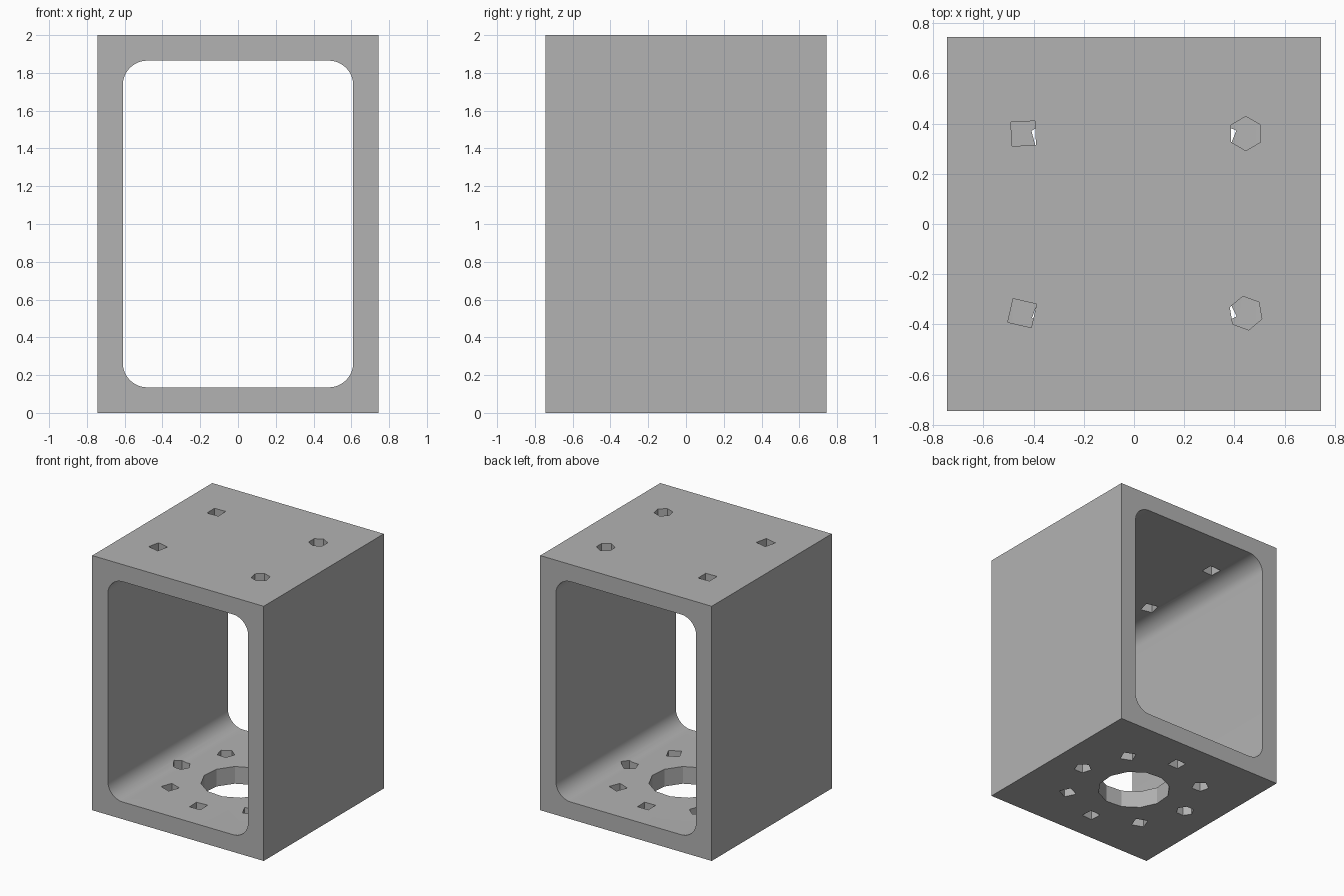
import bpy, bmesh
from math import cos, sin, pi, radians
from mathutils import Matrix

cube = bpy.data.objects.get("Cube")
if cube:
    bpy.data.objects.remove(cube, do_unlink=True)

W, H, T = 1.49, 2.0, 0.135      # outer width, height, wall thickness
R = 0.13                        # inner corner radius

grey = bpy.data.materials.new("plain_grey")
grey.use_nodes = True
colour = (0.45, 0.45, 0.45, 1)
grey.diffuse_color = colour
grey.node_tree.nodes["Principled BSDF"].inputs["Base Color"].default_value = colour


def make_object(name, bm):
    bmesh.ops.recalc_face_normals(bm, faces=bm.faces[:])
    mesh = bpy.data.meshes.new(name)
    bm.to_mesh(mesh)
    bm.free()
    mesh.materials.append(grey)
    ob = bpy.data.objects.new(name, mesh)
    bpy.context.collection.objects.link(ob)
    return ob


def box(bm, sx, sy, sz):
    bmesh.ops.create_cube(bm, size=1, matrix=Matrix.Translation((0, 0, H / 2))
                          @ Matrix.Diagonal((sx, sy, sz, 1)))


def drill(bm, x, y, z, radius, sides, turn):
    place = Matrix.Translation((x, y, z)) @ Matrix.Rotation(radians(turn), 4, 'Z')
    bmesh.ops.create_cone(bm, cap_ends=True, segments=sides, radius1=radius,
                          radius2=radius, depth=0.4, matrix=place)


def cut(target, cutter):
    cutter.hide_render = True
    mod = target.modifiers.new("cut", 'BOOLEAN')
    mod.operation = 'DIFFERENCE'
    mod.solver = 'EXACT'
    mod.object = cutter
    bpy.context.view_layer.objects.active = target
    bpy.ops.object.modifier_apply(modifier=mod.name)
    bpy.data.objects.remove(cutter, do_unlink=True)


# Square tube housing
bm = bmesh.new()
box(bm, W, W, H)
housing = make_object("housing", bm)

# Rounded opening from front to back
bm = bmesh.new()
box(bm, W - 2 * T, W + 0.4, H - 2 * T)
along_y = [e for e in bm.edges if abs(e.verts[0].co.y - e.verts[1].co.y) > 1]
bmesh.ops.bevel(bm, geom=along_y, offset=R, segments=10, profile=0.5, affect='EDGES')
cut(housing, make_object("opening_cutter", bm))

# Four coarse screw holes in the top plate: x, y, sides, turn
bm = bmesh.new()
for x, y, sides, turn in ((-0.44, 0.36, 4, 47), (-0.445, -0.355, 4, 32),
                          (0.445, 0.36, 6, 0), (0.445, -0.355, 6, 10)):
    drill(bm, x, y, H, 0.068, sides, turn)

# Large round hole in the floor with eight screw holes around it
drill(bm, 0, 0, 0, 0.265, 12, 10)
for i, sides in enumerate((5, 4, 4, 5, 6, 4, 4, 4)):
    a = i * pi / 4
    drill(bm, 0.49 * cos(a), 0.49 * sin(a), 0, 0.066, sides, i * 23)
cut(housing, make_object("hole_cutter", bm))

# Smooth the inner corners, keep the other edges sharp
bpy.ops.object.select_all(action='DESELECT')
housing.select_set(True)
bpy.context.view_layer.objects.active = housing
bpy.ops.object.shade_smooth_by_angle(angle=radians(25))
